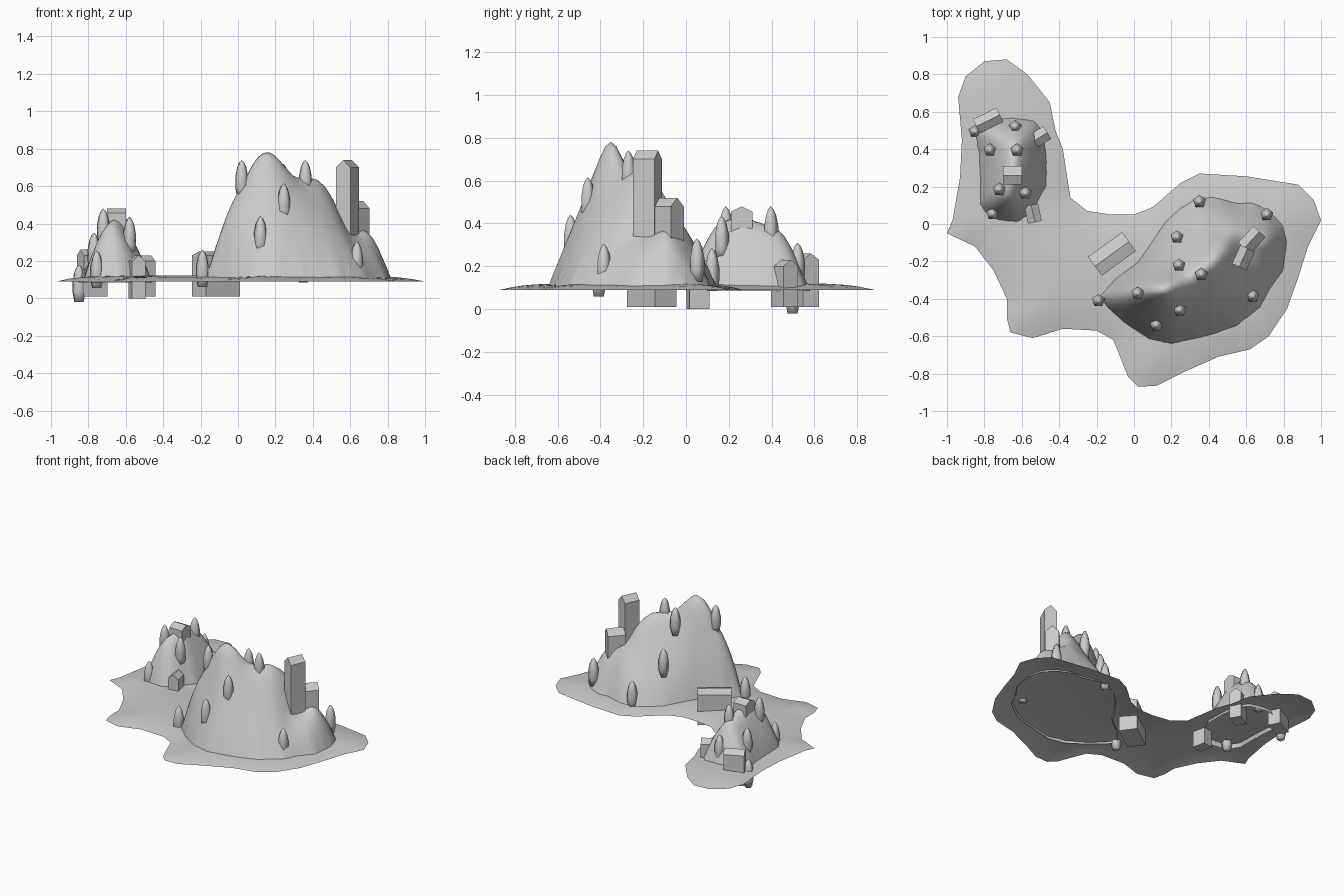
import bpy, bmesh, math
from mathutils import Vector
from mathutils.geometry import delaunay_2d_cdt

if "Cube" in bpy.data.objects:
    bpy.data.objects.remove(bpy.data.objects["Cube"])


def finish(name, bm, smooth=False):
    bmesh.ops.recalc_face_normals(bm, faces=bm.faces)
    me = bpy.data.meshes.new(name)
    bm.to_mesh(me)
    bm.free()
    ob = bpy.data.objects.new(name, me)
    bpy.context.collection.objects.link(ob)
    for p in me.polygons:
        p.use_smooth = smooth
    return ob


def densify(pts, step, closed=True):
    out = []
    n = len(pts)
    for i in range(n if closed else n - 1):
        a, b = Vector(pts[i]), Vector(pts[(i + 1) % n])
        k = max(1, round((b - a).to_2d().length / step))
        out += [a.lerp(b, j / k) for j in range(k)]
    if not closed:
        out.append(Vector(pts[-1]))
    return out


def inside(p, poly):
    hit = False
    for a, b in zip(poly, poly[1:] + poly[:1]):
        if (a.y > p.y) != (b.y > p.y):
            if p.x < (b.x - a.x) * (p.y - a.y) / (b.y - a.y) + a.x:
                hit = not hit
    return hit


def terrain(name, outline, step, height, relax=0):
    """Triangulated open sheet; height(p, distance_to_rim) gives z."""
    rim = densify(outline, step)
    fine = densify(outline, 0.01)

    def dist(p):
        return min((p - q).length for q in fine)

    pts = list(rim)
    n = int(1 / step) + 1
    for i in range(-n, n + 1):
        for j in range(-n, n + 1):
            p = Vector(((i + 0.5 * (j % 2)) * step, j * step * 0.9))
            if inside(p, rim) and dist(p) > step * 0.5:
                pts.append(p)
    m = len(rim)
    edges = [(i, (i + 1) % m) for i in range(m)]
    co, _, faces, *_ = delaunay_2d_cdt(pts, edges, [], 1, 1e-5)
    bm = bmesh.new()
    vs = []
    for c in co:
        d = dist(c)
        vs.append(bm.verts.new((c.x, c.y, height(c, 0 if d < 0.006 else d))))
    for f in faces:
        bm.faces.new([vs[i] for i in f])
    for _ in range(relax):
        inner = [v for v in bm.verts if not v.is_boundary]
        bmesh.ops.smooth_vert(bm, verts=inner, factor=0.4, use_axis_z=True)
    return finish(name, bm, True)


def ridge_height(ridge, base, power):
    """Slope from the rim up to a crest line of (x, y, z) points."""
    line = densify(ridge, 0.015, False)

    def height(p, d):
        near, wsum, zsum = 9, 0, 0
        for q in line:
            r = (q.to_2d() - p).length
            near = min(near, r)
            w = 1 / (r ** 4 + 1e-6)
            wsum += w
            zsum += w * q.z
        near = math.sqrt(near ** 2 + 0.0009) - 0.03
        return base + (zsum / wsum - base) * (d / (d + near + 1e-6)) ** power
    return height


def house(name, x, y, z0, z1, length, width, angle, roof=0.03):
    """Box with a low gable, ridge along its length."""
    w = width / 2
    prof = [(-w, z0), (w, z0), (w, z1 - roof), (0, z1), (-w, z1 - roof)]
    c, s = math.cos(math.radians(angle)), math.sin(math.radians(angle))
    bm = bmesh.new()
    ends = [[bm.verts.new((x + c * u - s * v, y + s * u + c * v, z)) for v, z in prof]
            for u in (-length / 2, length / 2)]
    for e in ends:
        bm.faces.new(e)
    for i in range(5):
        j = (i + 1) % 5
        bm.faces.new((ends[0][i], ends[0][j], ends[1][j], ends[1][i]))
    finish(name, bm)


def tree(name, x, y, top):
    """Five-sided pointed column."""
    bm = bmesh.new()
    rings = []
    for z, r in ((-0.2, 0.026), (-0.15, 0.036), (-0.09, 0.036), (-0.04, 0.026), (-0.012, 0.013)):
        rings.append([bm.verts.new((x + r * math.sin(i * math.tau / 5),
                                    y + r * math.cos(i * math.tau / 5), top + z)) for i in range(5)])
    tip = bm.verts.new((x, y, top))
    bm.faces.new(rings[0])
    for i in range(5):
        j = (i + 1) % 5
        for a, b in zip(rings, rings[1:]):
            bm.faces.new((a[i], a[j], b[j], b[i]))
        bm.faces.new((rings[-1][i], rings[-1][j], tip))
    finish(name, bm, True)


# Island sheet
shore = [(-1, -.05), (-.97, .02), (-.93, .25), (-.92, .45), (-.94, .68), (-.9, .79), (-.8, .87),
         (-.68, .88), (-.57, .8), (-.45, .65), (-.42, .5), (-.38, .4), (-.34, .14), (-.25, .07),
         (-.12, .05), (0, .05), (.1, .09), (.25, .22), (.35, .27), (.6, .255), (.88, .21),
         (.96, .13), (1, .02), (.93, -.12), (.88, -.28), (.82, -.45), (.72, -.6), (.62, -.67),
         (.45, -.71), (.27, -.79), (.12, -.865), (.02, -.87), (-.03, -.82), (-.11, -.62),
         (-.2, -.57), (-.38, -.56), (-.54, -.61), (-.66, -.58), (-.68, -.5), (-.68, -.4),
         (-.75, -.25), (-.85, -.12)]
terrain("island_sheet", shore, 0.06, lambda p, d: 0.09 + 0.035 * (1 - math.exp(-d / 0.12)))

# Large hill
big_rim = [(-.19, -.39), (-.1, -.29), (.02, -.2), (.1, -.08), (.17, .02), (.25, .09), (.33, .14),
           (.42, .15), (.55, .115), (.63, .12), (.72, .08), (.8, 0), (.82, -.1), (.8, -.25),
           (.73, -.35), (.68, -.45), (.55, -.55), (.4, -.6), (.2, -.645), (.08, -.62),
           (-.05, -.53), (-.14, -.45)]
big_crest = [(0, -.37, .54), (.07, -.36, .75), (.15, -.35, .82), (.21, -.335, .78),
             (.29, -.3, .65), (.42, -.2, .655), (.48, -.12, .57), (.53, -.05, .42), (.68, -.1, .37)]
terrain("large_hill", big_rim, 0.03, ridge_height(big_crest, 0.1, 0.9), 2)

# Small hill
small_rim = [(-.86, .5), (-.84, .4), (-.83, .25), (-.83, .1), (-.77, .02), (-.62, 0), (-.54, .05),
             (-.46, .2), (-.46, .35), (-.48, .5), (-.53, .56), (-.65, .58), (-.8, .57)]
small_crest = [(-.68, .16, .41), (-.65, .26, .45), (-.64, .42, .38)]
terrain("small_hill", small_rim, 0.03, ridge_height(small_crest, 0.085, 0.85), 2)

# Houses and tower
house("long_house", -.118, -.16, .01, .25, .225, .125, 36, .02)
house("tower", .585, -.18, .26, .74, .11, .085, 65, .04)
house("tower_house", .63, -.085, .28, .52, .12, .09, 48, .04)
house("north_house", -.78, .553, .01, .26, .14, .085, 26)
house("east_house", -.51, .46, .01, .23, .11, .08, 32)
house("hilltop_house", -.65, .26, .3, .48, .1, .1, 0, .025)
house("south_house", -.54, .056, 0, .23, .095, .075, 102)

# Trees: x, y, tip height
trees = [(-.19, -.41, .26), (.02, -.37, .74), (.12, -.54, .44), (.245, -.46, .615),
         (.24, -.22, .72), (.36, -.27, .74), (.23, -.07, .48), (.35, .12, .285),
         (.71, .05, .33), (.635, -.385, .305), (-.755, .055, .255), (-.72, .185, .48),
         (-.58, .165, .435), (-.77, .395, .35), (-.625, .395, .48), (-.635, .52, .31),
         (-.85, .495, .18)]
for i, t in enumerate(trees):
    tree("tree_%02d" % i, *t)
